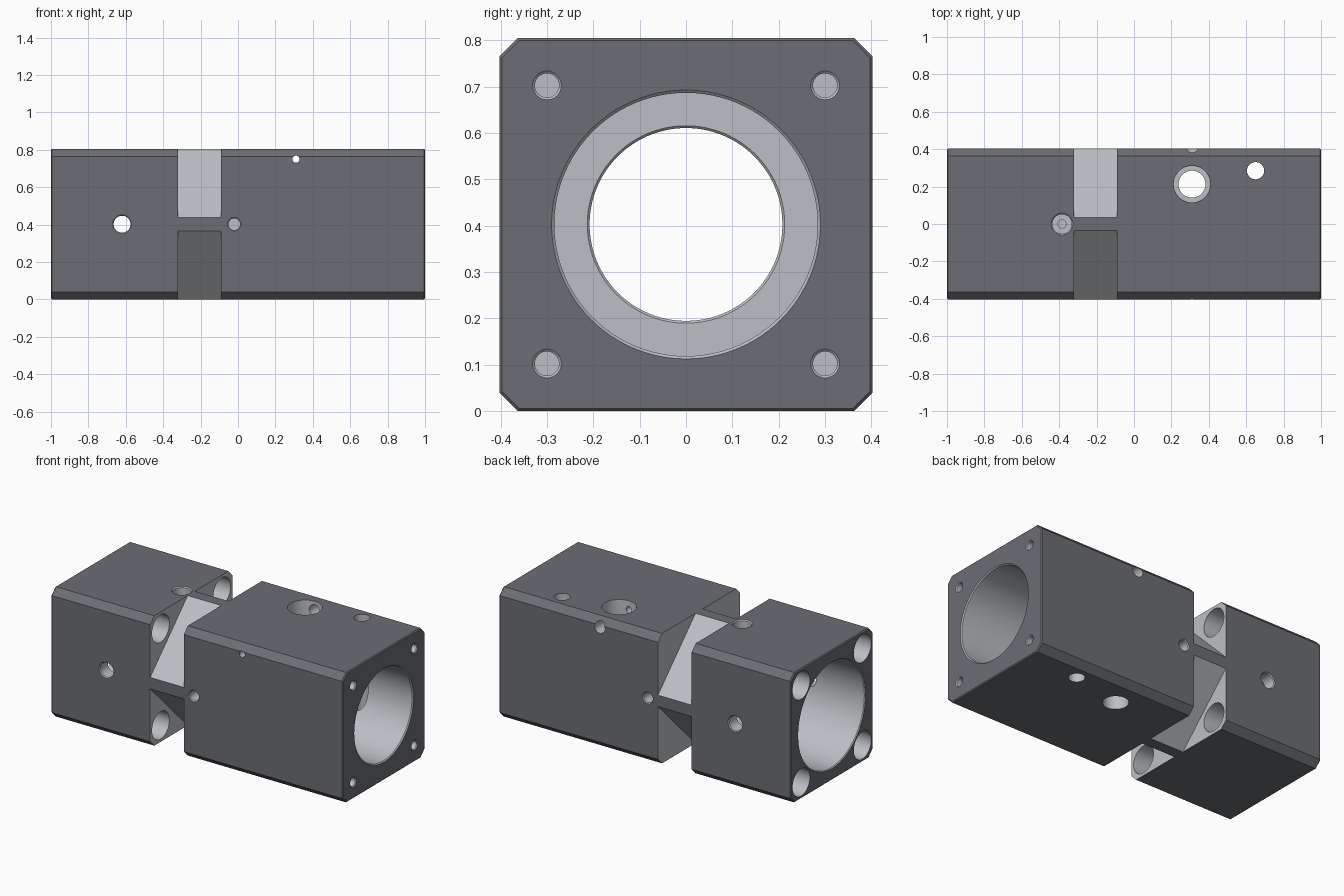
import bpy, bmesh, math
from mathutils import Vector

if "Cube" in bpy.data.objects:
    bpy.data.objects.remove(bpy.data.objects["Cube"])

H = 0.4025          # half width and height of the block
C = H               # height of the bore axis
CH = 0.04           # long-edge chamfer


def material(name, color):
    m = bpy.data.materials.new(name)
    m.diffuse_color = (*color, 1)
    m.use_nodes = True
    m.node_tree.nodes["Principled BSDF"].inputs["Base Color"].default_value = m.diffuse_color
    return m


dark = material("dark_finish", (0.15, 0.155, 0.175))
bare = material("bare_metal", (0.5, 0.52, 0.55))


def make_object(name, bm, mat):
    bmesh.ops.recalc_face_normals(bm, faces=bm.faces)
    me = bpy.data.meshes.new(name)
    bm.to_mesh(me)
    bm.free()
    me.materials.append(mat)
    ob = bpy.data.objects.new(name, me)
    bpy.context.collection.objects.link(ob)
    return ob


def prism(bm, profile, x0, x1):
    """Extrude a (y, z) outline along x."""
    f = bm.faces.new([bm.verts.new((x0, y, z + C)) for y, z in profile])
    ext = bmesh.ops.extrude_face_region(bm, geom=[f])["geom"]
    vs = [v for v in ext if isinstance(v, bmesh.types.BMVert)]
    bmesh.ops.translate(bm, verts=vs, vec=(x1 - x0, 0, 0))


def turned(name, origin, axis, profile, seg=48):
    """Solid of revolution from (distance, radius) steps along an axis."""
    bm = bmesh.new()
    rot = Vector(axis).to_track_quat('Z', 'Y')
    rings = []
    for t, r in profile:
        rings.append([bm.verts.new(Vector(origin) + rot @ Vector(
            (r * math.cos(2 * math.pi * i / seg), r * math.sin(2 * math.pi * i / seg), t)))
            for i in range(seg)])
    for a, b in zip(rings, rings[1:]):
        for i in range(seg):
            j = (i + 1) % seg
            bm.faces.new((a[i], a[j], b[j], b[i]))
    bm.faces.new(rings[0])
    bm.faces.new(rings[-1])
    return make_object(name, bm, bare)


def hole(name, origin, axis, r, depth, c=0.005):
    """Drilled hole starting at a face, with a small entry chamfer."""
    return turned(name, origin, axis, [(-0.05, r + c), (0, r + c), (c, r), (depth, r)])


# Chamfered block
k = H - CH
bm = bmesh.new()
prism(bm, [(-k, -H), (k, -H), (H, -k), (H, k), (k, H), (-k, H), (-H, k), (-H, -k)], -1, 1)
ends = [e for e in bm.edges if abs(e.verts[0].co.x - e.verts[1].co.x) < 1e-5]
bmesh.ops.bevel(bm, geom=ends, offset=0.006, segments=1, affect='EDGES')
block = make_object("bored_block", bm, dark)

cutters = []

# Stepped main bore along the block
cutters.append(turned("main_bore", (0, 0, C), (1, 0, 0), [
    (-1.05, 0.33), (-1, 0.33), (-0.995, 0.325), (-0.47, 0.325), (-0.47, 0.213),
    (-0.465, 0.208), (0.095, 0.208), (0.1, 0.213), (0.1, 0.284), (0.994, 0.284),
    (1, 0.29), (1.05, 0.29)], 96))

# Four diagonal corner notches forming the diamond neck
for sy in (-1, 1):
    for sz in (-1, 1):
        bm = bmesh.new()
        prism(bm, [(-0.062 * sy, 0.5 * sz), (0.5 * sy, -0.062 * sz), (0.5 * sy, 0.5 * sz)],
              -0.32, -0.09)
        cutters.append(make_object("corner_notch", bm, bare))
        # Clearance holes on the left end, threaded holes on the right end
        y, z = 0.3 * sy, C + 0.3 * sz
        cutters.append(turned("clearance_hole", (-1, y, z), (1, 0, 0),
                              [(-0.05, 0.085), (0.75, 0.085)]))
        cutters.append(hole("end_screw_hole", (1, y, z), (-1, 0, 0), 0.026, 0.25))

# Blind holes and cross holes in the front and back
for s in (-1, 1):
    cutters.append(hole("side_blind_hole", (-0.02, s * H, C), (0, -s, 0), 0.031, 0.12))
    cutters.append(hole("side_cross_hole", (-0.62, s * H, C), (0, -s, 0), 0.045, 0.3))
cutters.append(turned("thin_cross_hole", (0.31, H, 0.75), (0, -1, 0),
                      [(-0.05, 0.035), (0.12, 0.035), (0.12, 0.019), (0.9, 0.019)]))

# Vertical holes from the top
top = 2 * H
cutters.append(turned("counterbored_hole", (0.31, 0.213, top), (0, 0, -1),
                      [(-0.05, 0.102), (0.005, 0.098), (0.11, 0.098), (0.11, 0.072), (0.9, 0.072)]))
cutters.append(turned("edge_through_hole", (0.65, 0.285, top), (0, 0, -1),
                      [(-0.05, 0.046), (0.9, 0.046)]))
cutters.append(turned("stepped_top_hole", (-0.385, 0, top), (0, 0, -1),
                      [(-0.05, 0.058), (0, 0.058), (0.006, 0.052), (0.13, 0.052),
                       (0.13, 0.022), (0.17, 0.022)]))

# Cut everything, keeping the bare metal finish on cut faces
bpy.context.view_layer.objects.active = block
block.select_set(True)
for cut in cutters:
    cut.hide_render = True
    mod = block.modifiers.new(cut.name, 'BOOLEAN')
    mod.operation = 'DIFFERENCE'
    mod.solver = 'EXACT'
    mod.material_mode = 'TRANSFER'
    mod.object = cut
    bpy.ops.object.modifier_apply(modifier=mod.name)
    bpy.data.objects.remove(cut)

bpy.ops.object.shade_smooth_by_angle(angle=math.radians(30))
